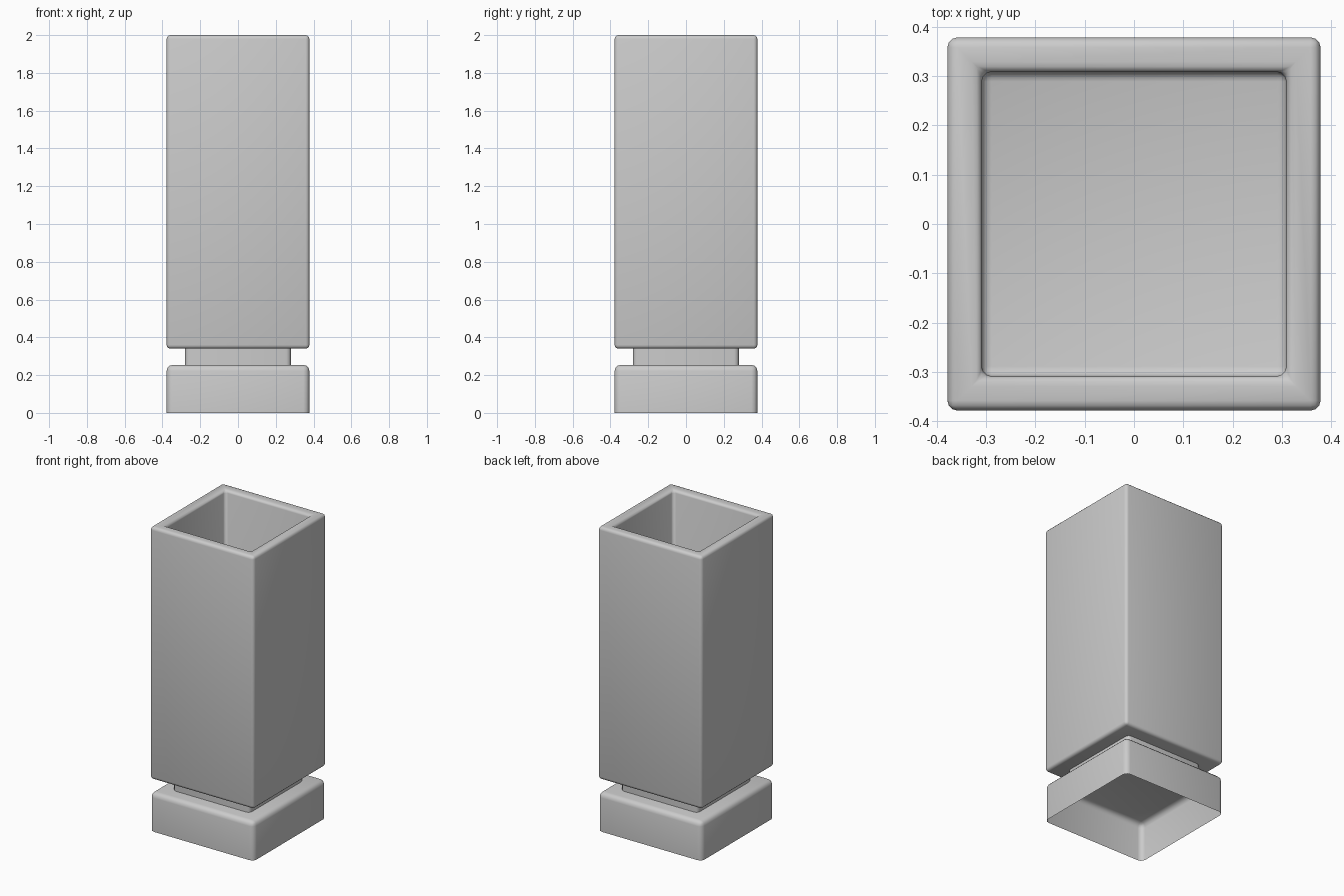
import bpy, bmesh

if "Cube" in bpy.data.objects:
    bpy.data.objects.remove(bpy.data.objects["Cube"])

OUTER = 0.378   # half width of base and body
INNER = 0.28    # half width of neck and cavity


def add_box(bm, half, z0, z1):
    bmesh.ops.create_cube(bm, size=1)
    for v in bm.verts:
        v.co.x *= 2 * half
        v.co.y *= 2 * half
        v.co.z = z0 if v.co.z < 0 else z1
    bm.normal_update()


def bevel(bm, edges, width, segments=3):
    bmesh.ops.bevel(bm, geom=edges, offset=width, offset_type='OFFSET',
                    segments=segments, profile=0.5, affect='EDGES',
                    clamp_overlap=True)


def remove_caps(bm, heights):
    bm.normal_update()
    caps = [f for f in bm.faces
            if any(all(abs(v.co.z - z) < 1e-4 for v in f.verts) for z in heights)]
    bmesh.ops.delete(bm, geom=caps, context='FACES')


def finish(bm, name):
    mesh = bpy.data.meshes.new(name)
    bm.normal_update()
    bm.to_mesh(mesh)
    bm.free()
    obj = bpy.data.objects.new(name, mesh)
    bpy.context.collection.objects.link(obj)
    bpy.ops.object.select_all(action='DESELECT')
    obj.select_set(True)
    bpy.context.view_layer.objects.active = obj
    bpy.ops.object.shade_smooth_by_angle(angle=0.7)
    return obj


# Base: rounded shell, open underneath
bm = bmesh.new()
add_box(bm, OUTER, 0, 0.254)
bevel(bm, [e for e in bm.edges if max(v.co.z for v in e.verts) > 0.1], 0.032)
remove_caps(bm, [0])
finish(bm, "base")

# Neck: recessed band between base and body
bm = bmesh.new()
add_box(bm, INNER, 0.254, 0.342)
bevel(bm, [e for e in bm.edges
           if abs(e.verts[0].co.z - e.verts[1].co.z) > 0.05], 0.025)
remove_caps(bm, [0.254, 0.342])
finish(bm, "neck")

# Body: tall square tube with a deep cavity and rounded edges
bm = bmesh.new()
add_box(bm, OUTER, 0.34, 2.0)
top = max(bm.faces, key=lambda f: f.calc_center_median().z)
bmesh.ops.inset_region(bm, faces=[top], thickness=OUTER - INNER)
floor = bmesh.ops.extrude_discrete_faces(bm, faces=[top])["faces"][0]
for v in floor.verts:
    v.co.z = 0.37
bm.normal_update()
bevel(bm, [e for e in bm.edges if e.calc_face_angle(0) > 1], 0.02)
finish(bm, "body")
